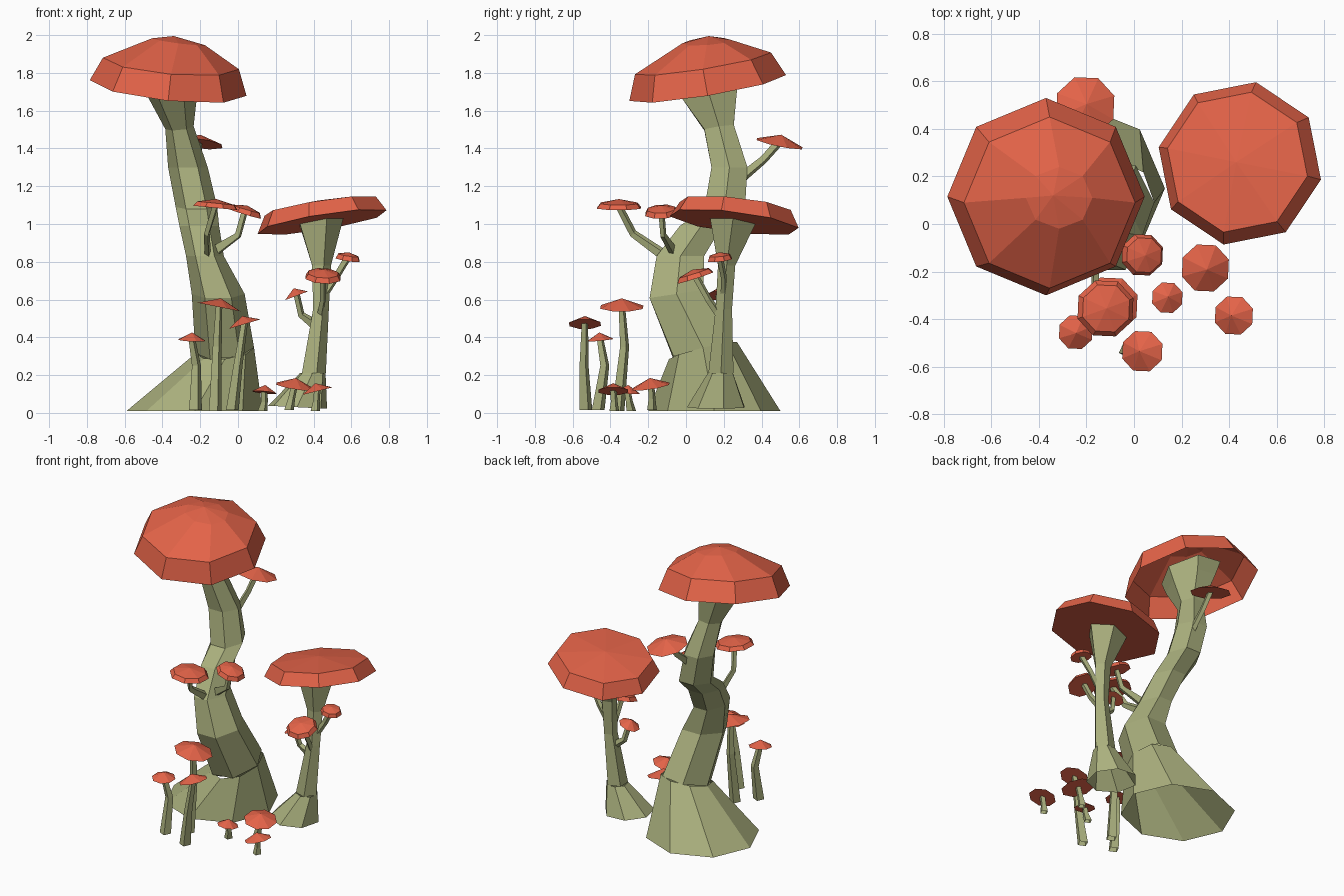
import bpy, bmesh, math
from mathutils import Vector


def material(name, rgb):
    m = bpy.data.materials.new(name)
    m.diffuse_color = (*rgb, 1)
    return m


RED = material("cap red", (0.77, 0.125, 0.065))
GREEN = material("stem olive", (0.40, 0.43, 0.205))


def loft(name, rings, sides, mat, phase=0.0, apex=None, bottom=True):
    """Skin a stack of rings: (x, y, z, rx, ry, slope_x, slope_y)."""
    bm = bmesh.new()
    loops = []
    for x, y, z, rx, ry, sx, sy in rings:
        loop = []
        for i in range(sides):
            a = math.radians(phase) + 2 * math.pi * i / sides
            dx, dy = rx * math.cos(a), ry * math.sin(a)
            loop.append(bm.verts.new((x + dx, y + dy, z + sx * dx + sy * dy)))
        loops.append(loop)
    for a, b in zip(loops, loops[1:]):
        for i in range(sides):
            j = (i + 1) % sides
            bm.faces.new((a[i], a[j], b[j], b[i]))
    if bottom:
        bm.faces.new(loops[0][::-1])
    if apex:
        tip = bm.verts.new(apex)
        for i in range(sides):
            bm.faces.new((loops[-1][i], loops[-1][(i + 1) % sides], tip))
    me = bpy.data.meshes.new(name)
    bm.to_mesh(me)
    bm.free()
    me.materials.append(mat)
    ob = bpy.data.objects.new(name, me)
    bpy.context.collection.objects.link(ob)
    return ob


def tube(name, points, radii, sides=4):
    """Tapered stem with rings square to its path."""
    pts = [Vector(p) for p in points]
    rings = []
    for i, (p, r) in enumerate(zip(pts, radii)):
        d = (pts[min(i + 1, len(pts) - 1)] - pts[max(i - 1, 0)]).normalized()
        k = max(d.z, 0.5) if p.z > 0.05 else 1e6
        rings.append((p.x, p.y, p.z, r, r, -d.x / k, -d.y / k))
    loft(name, rings, sides, GREEN, 20, bottom=False)


def small_cap(name, x, y, z, r, sx, sy, h, band):
    """Little faceted cap, z is the rim centre; some have a short side band."""
    rings = [(x, y, z, r, r, sx, sy)]
    if band:
        rings.append((x - sx * 0.025, y - sy * 0.025, z + 0.025, r * 0.84, r * 0.84, sx, sy))
    loft(name, rings, 8, RED, 20, (x - sx * h, y - sy * h, z + h))


# Large mushroom: flared foot, twisting trunk and hollow domed cap
KNEE = (-0.07, 0.09, 0.33, 0.155, 0.18, 0.1, 0.25)
loft("large_foot", [(-0.23, 0.15, 0.01, 0.36, 0.35, 0, 0), KNEE], 8, GREEN, bottom=False)
loft("large_stem", [
    KNEE,
    (-0.105, -0.05, 0.63, 0.14, 0.165, 0, 0.15),
    (-0.175, -0.03, 0.83, 0.10, 0.145, 0, 0.0),
    (-0.205, 0.08, 0.99, 0.105, 0.13, 0, 0.0),
    (-0.22, 0.205, 1.09, 0.11, 0.125, 0, 0.1),
    (-0.265, 0.23, 1.30, 0.105, 0.11, 0, 0),
    (-0.31, 0.175, 1.51, 0.075, 0.09, 0.1, 0.15),
    (-0.36, 0.12, 1.71, 0.145, 0.175, -0.1, 0.15),
    (-0.37, 0.11, 1.80, 0.18, 0.205, -0.1, 0.15)], 6, GREEN, bottom=False)
loft("large_cap", [
    (-0.37, 0.115, 1.72, 0.415, 0.415, -0.1, 0.165),
    (-0.355, 0.09, 1.85, 0.36, 0.36, -0.085, 0.16),
    (-0.315, 0.11, 1.965, 0.14, 0.13, -0.13, 0.07)], 8, RED, 0, (-0.34, 0.12, 1.995), bottom=False)

# Medium mushroom: flared foot, slim trunk and flat tilted cap
ANKLE = (0.395, 0.185, 0.21, 0.07, 0.07, 0, 0)
loft("medium_foot", [(0.315, 0.165, 0.03, 0.16, 0.16, -0.05, 0), ANKLE], 7, GREEN, 12, bottom=False)
loft("medium_stem", [
    ANKLE,
    (0.435, 0.20, 0.55, 0.046, 0.046, 0, 0),
    (0.437, 0.215, 0.78, 0.055, 0.048, 0, 0),
    (0.43, 0.25, 1.02, 0.13, 0.13, 0.14, -0.1)], 5, GREEN, 0, bottom=False)
loft("medium_cap", [
    (0.445, 0.255, 1.01, 0.348, 0.348, 0.16, -0.12),
    (0.435, 0.26, 1.095, 0.30, 0.30, 0.155, -0.1)], 8, RED, 33.7, (0.43, 0.26, 1.125))

# Small mushrooms: cap (x, y, z, radius, slopes) and stem path below it
smalls = [
    ("back_branch", (-0.205, 0.495, 1.425, 0.13, -0.12, -0.2), [(-0.22, 0.3, 1.25), (-0.21, 0.41, 1.34)]),
    ("front_branch", (-0.12, -0.355, 1.085, 0.125, -0.1, 0.0), [(-0.16, -0.11, 0.83), (-0.165, -0.28, 0.95)]),
    ("right_branch", (0.035, -0.13, 1.055, 0.092, -0.3, 0.05), [(-0.12, -0.07, 0.86), (0.0, -0.12, 0.94)]),
    ("medium_front_branch", (0.45, 0.05, 0.715, 0.1, -0.05, 0.32), [(0.43, 0.19, 0.5), (0.45, 0.12, 0.6)]),
    ("medium_right_branch", (0.58, 0.18, 0.81, 0.068, -0.15, 0.1), [(0.44, 0.2, 0.6), (0.52, 0.2, 0.72)]),
    ("medium_left_branch", (0.31, 0.17, 0.62, 0.065, 0.38, 0.0), [(0.42, 0.2, 0.46), (0.335, 0.19, 0.52)]),
    ("ground_tall", (-0.1, -0.34, 0.56, 0.122, -0.2, 0.0), [(-0.12, -0.36, 0.01), (-0.11, -0.325, 0.35)]),
    ("ground_front", (0.035, -0.535, 0.47, 0.09, 0.3, 0.0), [(-0.03, -0.53, 0.015), (0.0, -0.54, 0.25)]),
    ("ground_left", (-0.245, -0.455, 0.385, 0.075, -0.05, 0.1), [(-0.225, -0.465, 0.015), (-0.22, -0.43, 0.25)]),
    ("ground_mid", (0.14, -0.31, 0.108, 0.068, -0.1, -0.1), [(0.13, -0.29, 0.01), (0.14, -0.3, 0.06)]),
    ("ground_wide", (0.3, -0.185, 0.14, 0.105, -0.15, 0.15), [(0.27, -0.18, 0.015), (0.285, -0.18, 0.08)]),
    ("ground_right", (0.42, -0.385, 0.115, 0.085, 0.25, 0.0), [(0.41, -0.38, 0.01), (0.415, -0.38, 0.06)]),
]
BANDED = ("front_branch", "right_branch", "medium_front_branch", "medium_right_branch")
for name, cap, path in smalls:
    x, y, z, r, sx, sy = cap
    small_cap(name + "_cap", *cap, h=0.032 + r * 0.12, band=name in BANDED)
    base = 0.036 if z > 0.3 else 0.027
    radii = [base, base * 0.7, 0.018] if name.startswith("ground") else [0.018, 0.016, 0.017]
    tube(name + "_stem", path + [(x, y, z + 0.01)], radii)
